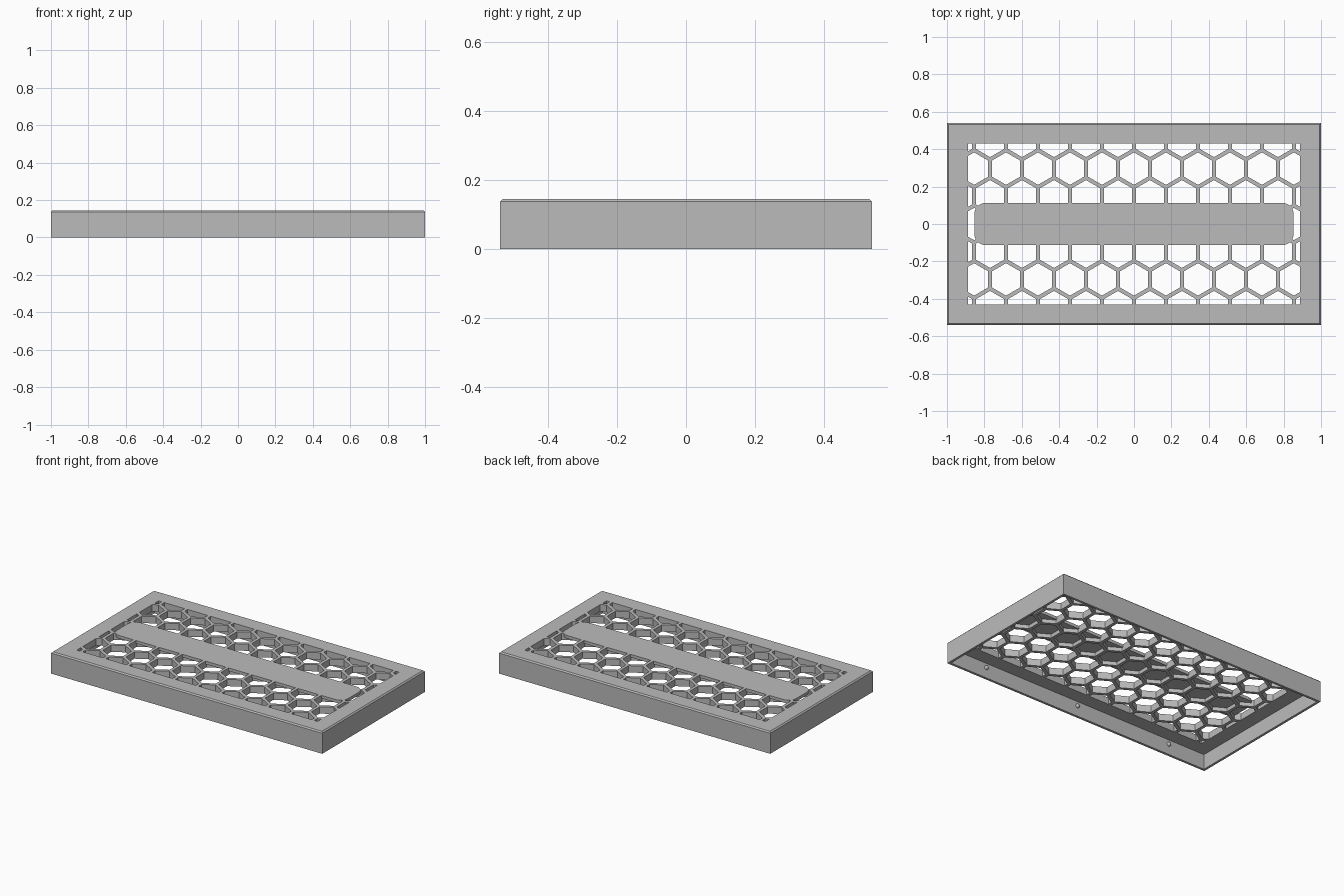
import bpy, bmesh
from mathutils import Matrix, Vector

cube = bpy.data.objects.get("Cube")
if cube:
    bpy.data.objects.remove(cube, do_unlink=True)

# Overall sizes
HALF_X, HALF_Y, HEIGHT = 1.0, 0.54, 0.145
WALL, PLATE_Z = 0.016, 0.1
WINDOW_X, WINDOW_Y = 0.888, 0.43
PITCH, STRUT = 0.171, 0.021

grey = bpy.data.materials.new("light grey plastic")
grey.use_nodes = True
COLOUR = (0.5, 0.5, 0.5, 1)
grey.diffuse_color = COLOUR
grey.node_tree.nodes["Principled BSDF"].inputs["Base Color"].default_value = COLOUR


def make_object(name, bm):
    bmesh.ops.recalc_face_normals(bm, faces=bm.faces[:])
    mesh = bpy.data.meshes.new(name)
    bm.to_mesh(mesh)
    bm.free()
    obj = bpy.data.objects.new(name, mesh)
    bpy.context.collection.objects.link(obj)
    mesh.materials.append(grey)
    return obj


def box(half_x, half_y, z0, z1):
    bm = bmesh.new()
    bmesh.ops.create_cube(bm, size=1, matrix=Matrix.Translation((0, 0, (z0 + z1) / 2))
                          @ Matrix.Diagonal((2 * half_x, 2 * half_y, z1 - z0, 1)))
    return bm


def cut(obj, cutter):
    """Subtract cutter from obj, then discard the cutter."""
    cutter.hide_render = True
    mod = obj.modifiers.new("cut", 'BOOLEAN')
    mod.operation, mod.solver, mod.object = 'DIFFERENCE', 'EXACT', cutter
    bpy.context.view_layer.objects.active = obj
    bpy.ops.object.modifier_apply(modifier=mod.name)
    bpy.data.objects.remove(cutter, do_unlink=True)


# Cover: open-bottomed box with a fine chamfer round the top
bm = box(HALF_X, HALF_Y, 0, HEIGHT)
rim = [e for e in bm.edges if all(v.co.z > HEIGHT / 2 for v in e.verts)]
bmesh.ops.bevel(bm, geom=rim, offset=0.008, segments=1, affect='EDGES')
cover = make_object("vent_cover", bm)
cut(cover, make_object("cavity_cutter", box(HALF_X - WALL, HALF_Y - WALL, -0.1, PLATE_Z)))

# Honeycomb openings, trimmed to the window
bm = bmesh.new()
radius = (PITCH - STRUT) / 3 ** 0.5
for row in range(-3, 4):
    for col in range(-7, 7):
        x = PITCH * (col + 0.5 * (row % 2))
        y = PITCH * row * 3 ** 0.5 / 2
        bmesh.ops.create_circle(bm, cap_ends=True, segments=6, radius=radius,
                                matrix=Matrix.Translation((x, y, 0.05)))
for axis, limit in ((Vector((1, 0, 0)), WINDOW_X), (Vector((0, 1, 0)), WINDOW_Y)):
    for side in (-1, 1):
        bmesh.ops.bisect_plane(bm, geom=bm.verts[:] + bm.edges[:] + bm.faces[:],
                               plane_co=axis * limit * side, plane_no=axis * side,
                               clear_outer=True)
solid = bmesh.ops.extrude_face_region(bm, geom=bm.faces[:])["geom"]
bmesh.ops.translate(bm, verts=[g for g in solid if isinstance(g, bmesh.types.BMVert)],
                    vec=(0, 0, 0.12))
honeycomb = make_object("honeycomb_cutter", bm)

# Rounded centre bar: keeps the openings closed at the top
bm = box(0.853, 0.113, HEIGHT - 0.02, 0.25)
corners = [e for e in bm.edges if abs(e.verts[0].co.z - e.verts[1].co.z) > 0.05]
bmesh.ops.bevel(bm, geom=corners, offset=0.06, segments=8, profile=0.5, affect='EDGES')
cut(honeycomb, make_object("centre_bar_shape", bm))
cut(cover, honeycomb)

# Small snap bumps inside the long walls
for side, label in ((-1, "front"), (1, "back")):
    for i, x in enumerate((-0.71, 0, 0.71)):
        bm = bmesh.new()
        bmesh.ops.create_uvsphere(bm, u_segments=16, v_segments=8, radius=0.014,
                                  matrix=Matrix.Translation((x, side * (HALF_Y - WALL), 0.07)))
        bump = make_object(f"{label}_snap_bump_{i + 1}", bm)
        bump.data.shade_smooth()
